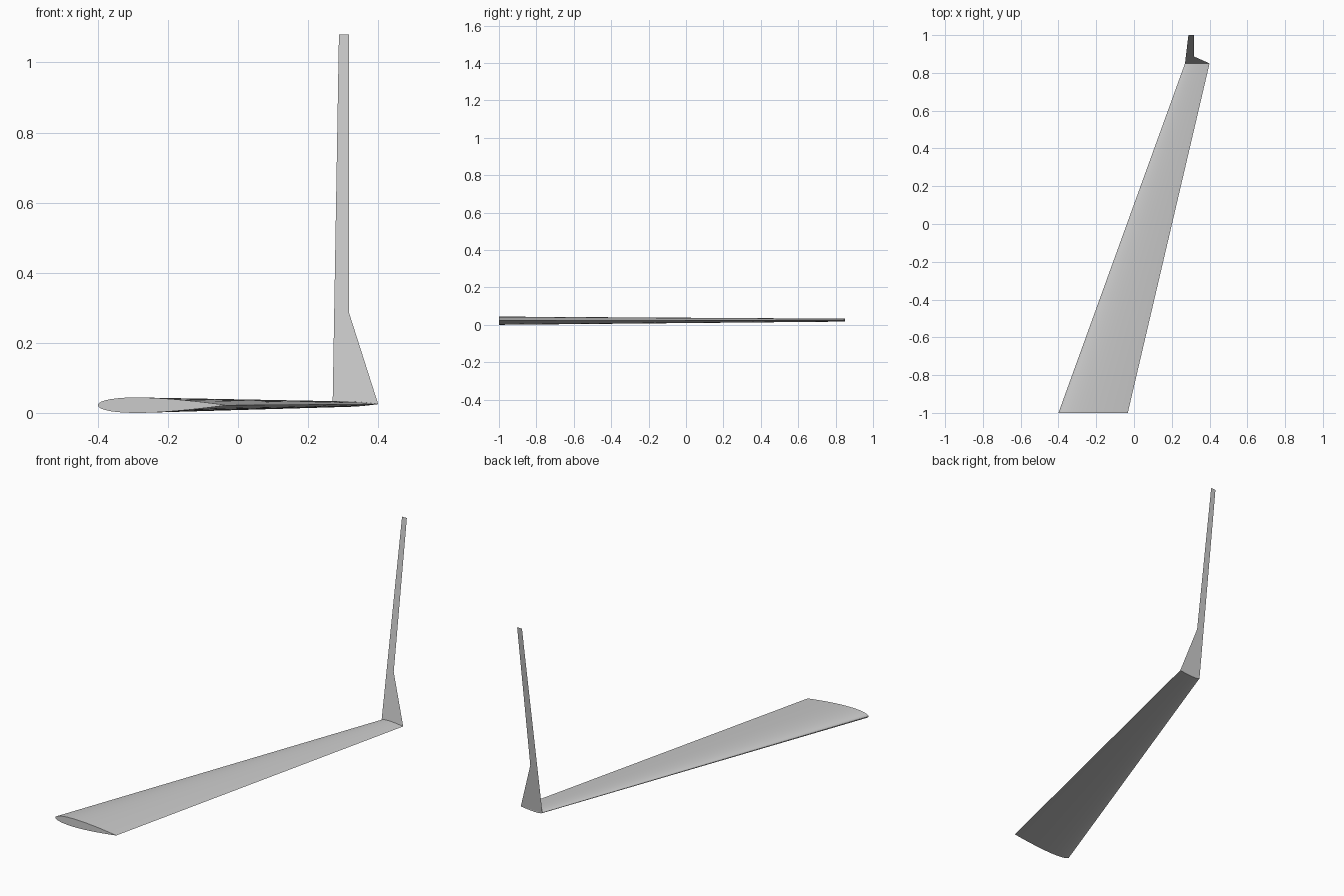
import bpy
import bmesh
import math

cube = bpy.data.objects.get("Cube")
if cube:
    bpy.data.objects.remove(cube, do_unlink=True)

# Single light grey finish
grey = bpy.data.materials.new("light_grey")
grey.use_nodes = True
colour = (0.6, 0.6, 0.6, 1)
grey.diffuse_color = colour
grey.node_tree.nodes["Principled BSDF"].inputs["Base Color"].default_value = colour


def make_object(name, bm):
    mesh = bpy.data.meshes.new(name)
    bm.to_mesh(mesh)
    bm.free()
    mesh.materials.append(grey)
    obj = bpy.data.objects.new(name, mesh)
    bpy.context.collection.objects.link(obj)
    return obj


def half_thickness(t):
    """Symmetric aerofoil, 12 percent thick, with a closed trailing edge."""
    return 0.6 * (0.2969 * math.sqrt(t) - 0.126 * t - 0.3516 * t**2
                  + 0.2843 * t**3 - 0.1036 * t**4)


def section(bm, lead, trail, y, z, steps=20):
    """Loop of vertices: over the top to the trailing edge, back underneath."""
    chord = trail - lead
    stations = [(1 - math.cos(math.pi * i / steps)) / 2 for i in range(steps + 1)]
    outline = [(t, half_thickness(t)) for t in stations]
    outline += [(t, -half_thickness(t)) for t in stations[-2:0:-1]]
    return [bm.verts.new((lead + t * chord, y, z + h * chord)) for t, h in outline]


# Swept, tapered wing lofted between the root and tip sections
bm = bmesh.new()
root = section(bm, -0.40, -0.033, -1, 0.022)
tip = section(bm, 0.27, 0.40, 0.85, 0.025)
count = len(root)
for i in range(count):
    j = (i + 1) % count
    bm.faces.new((root[i], root[j], tip[j], tip[i]))
bm.faces.new(root)
bm.faces.new(tip)
bmesh.ops.recalc_face_normals(bm, faces=bm.faces)
wing = make_object("wing", bm)
bpy.ops.object.select_all(action="DESELECT")
wing.select_set(True)
bpy.context.view_layer.objects.active = wing
bpy.ops.object.shade_smooth_by_angle(angle=math.radians(40))

# Thin upright winglet, leaning outward, with a flared foot
bm = bmesh.new()
base_z, top_z = 0.025, 1.08
profile = [(0.27, base_z), (0.40, base_z), (0.317, 0.285),
           (0.317, top_z), (0.288, top_z)]
verts = [bm.verts.new((x, 0.85 + 0.15 * (z - base_z) / (top_z - base_z), z))
         for x, z in profile]
bm.faces.new(verts)
make_object("winglet", bm)
